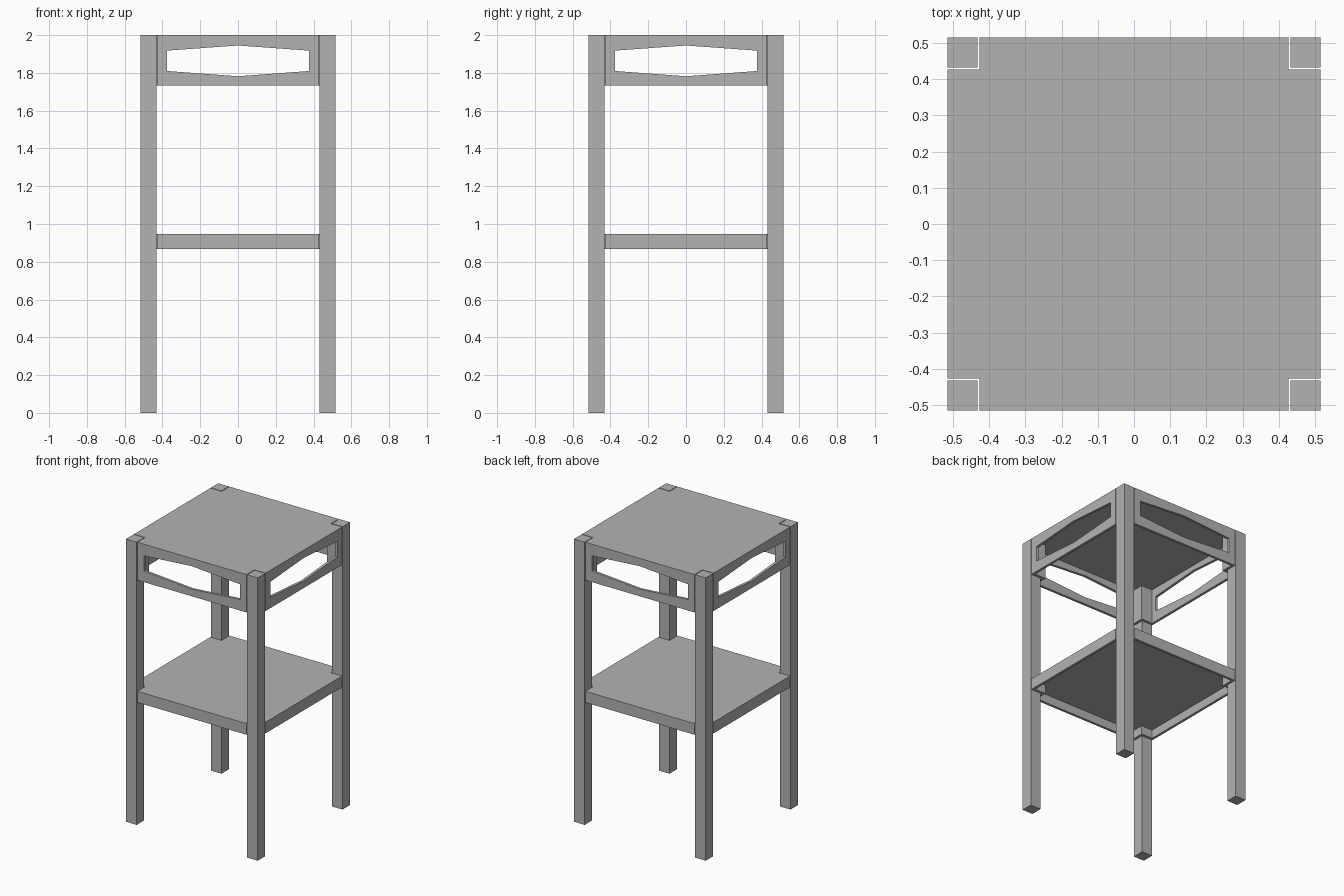
import bpy
import bmesh
from math import pi
from mathutils import Matrix, Vector

if "Cube" in bpy.data.objects:
    bpy.data.objects.remove(bpy.data.objects["Cube"], do_unlink=True)

HALF = 0.515      # half width of the table
LEG_IN = 0.432    # inner side of a leg
NOTCH = 0.427     # corner notch that clears the leg
WALL = 0.018

grey = bpy.data.materials.new("plain grey")
grey.use_nodes = True
grey.diffuse_color = (0.45, 0.45, 0.45, 1)
bsdf = next(n for n in grey.node_tree.nodes if n.type == "BSDF_PRINCIPLED")
bsdf.inputs["Base Color"].default_value = grey.diffuse_color


def new_object(name, bm):
    mesh = bpy.data.meshes.new(name)
    bm.to_mesh(mesh)
    bm.free()
    mesh.materials.append(grey)
    obj = bpy.data.objects.new(name, mesh)
    bpy.context.collection.objects.link(obj)
    return obj


def apply_modifiers(obj):
    bpy.context.view_layer.objects.active = obj
    for mod in list(obj.modifiers):
        bpy.ops.object.modifier_apply(modifier=mod.name)


def leg(name, sx, sy):
    bm = bmesh.new()
    width, mid = HALF - LEG_IN, (HALF + LEG_IN) / 2
    bmesh.ops.create_cube(bm, size=1)
    bmesh.ops.scale(bm, verts=bm.verts, vec=(width, width, 2))
    bmesh.ops.translate(bm, verts=bm.verts, vec=(sx * mid, sy * mid, 1))
    return new_object(name, bm)


def tray(name, bottom, top):
    """Hollow shell, open below, with a notch at each corner."""
    corner = [(HALF, NOTCH), (NOTCH, NOTCH), (NOTCH, HALF)]
    outline = [Matrix.Rotation(k * pi / 2, 3, "Z") @ Vector((x, y, 0))
               for k in range(4) for x, y in corner]
    bm = bmesh.new()
    low = [bm.verts.new((p.x, p.y, bottom)) for p in outline]
    high = [bm.verts.new((p.x, p.y, top)) for p in outline]
    bm.faces.new(high)
    for i in range(len(outline)):
        j = (i + 1) % len(outline)
        bm.faces.new((low[i], low[j], high[j], high[i]))
    obj = new_object(name, bm)
    shell = obj.modifiers.new("shell", "SOLIDIFY")
    shell.thickness = WALL
    shell.offset = -1
    shell.use_even_offset = True
    apply_modifiers(obj)
    return obj


def window_cutter(name, angle):
    """Six-sided prism through two opposite aprons."""
    profile = [(-0.375, 1.81), (0, 1.782), (0.375, 1.81),
               (0.375, 1.918), (0, 1.945), (-0.375, 1.918)]
    bm = bmesh.new()
    face = bm.faces.new([bm.verts.new((x, -1, z)) for x, z in profile])
    ext = bmesh.ops.extrude_face_region(bm, geom=[face])
    moved = [g for g in ext["geom"] if isinstance(g, bmesh.types.BMVert)]
    bmesh.ops.translate(bm, verts=moved, vec=(0, 2, 0))
    bmesh.ops.recalc_face_normals(bm, faces=bm.faces)
    bmesh.ops.rotate(bm, verts=bm.verts, matrix=Matrix.Rotation(angle, 3, "Z"))
    obj = new_object(name, bm)
    obj.hide_render = True
    return obj


# Four square legs
for sy, depth in ((-1, "front"), (1, "back")):
    for sx, side in ((-1, "right"), (1, "left")):
        leg(f"{depth}_{side}_leg", sx, sy)

# Shelf and table top
tray("shelf", 0.867, 0.946)
table_top = tray("table_top", 1.732, 2.0)

# Windows in the four aprons
for name, angle in (("front_back_cutter", 0), ("side_cutter", pi / 2)):
    cutter = window_cutter(name, angle)
    cut = table_top.modifiers.new("window", "BOOLEAN")
    cut.operation = "DIFFERENCE"
    cut.solver = "EXACT"
    cut.object = cutter
    apply_modifiers(table_top)
    bpy.data.objects.remove(cutter, do_unlink=True)
